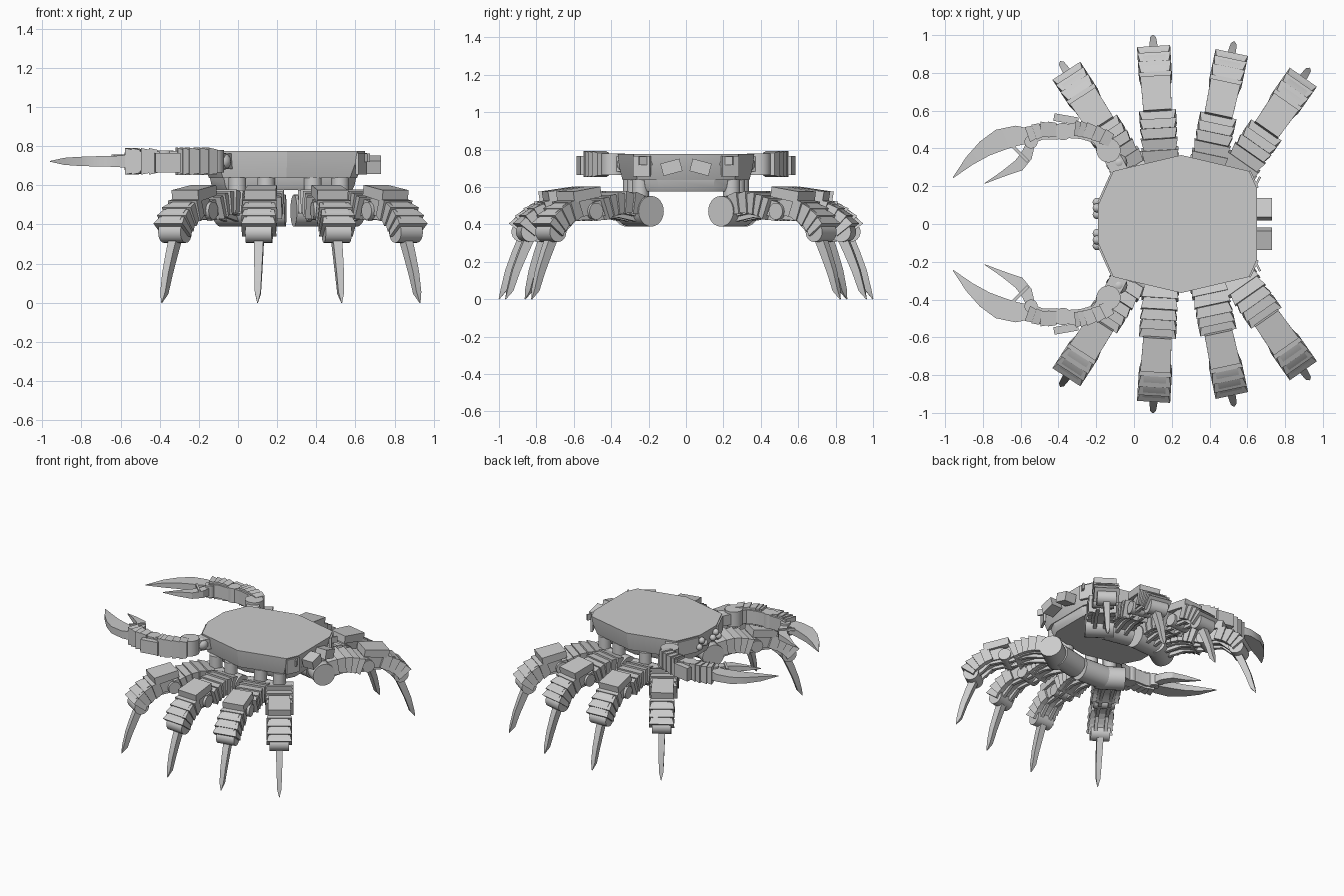
import bpy, bmesh
from math import radians, pi, cos, sin
from mathutils import Matrix, Vector

cube = bpy.data.objects.get("Cube")
if cube:
    bpy.data.objects.remove(cube, do_unlink=True)

T = Matrix.Translation


def finish(name, bm, M):
    bm.transform(M)
    bmesh.ops.recalc_face_normals(bm, faces=bm.faces)
    mesh = bpy.data.meshes.new(name)
    bm.to_mesh(mesh)
    bm.free()
    mesh.shade_smooth()
    mesh.set_sharp_from_angle(angle=radians(25))
    obj = bpy.data.objects.new(name, mesh)
    bpy.context.collection.objects.link(obj)
    return obj


def skin(name, rings, M):
    """Closed solid through a list of equal-sized point rings."""
    bm = bmesh.new()
    loops = [[bm.verts.new(p) for p in ring] for ring in rings]
    n = len(loops[0])
    for a, b in zip(loops, loops[1:]):
        for i in range(n):
            j = (i + 1) % n
            bm.faces.new((a[i], a[j], b[j], b[i]))
    bm.faces.new(loops[0])
    bm.faces.new(loops[-1])
    return finish(name, bm, M)


def sweep(name, path, M):
    """Rectangular bar along (x, z, half width in y, half depth) stations."""
    pts = [Vector((p[0], 0, p[1])) for p in path]
    rings = []
    for i, (x, z, w, d) in enumerate(path):
        t = pts[min(i + 1, len(pts) - 1)] - pts[max(i - 1, 0)]
        n = Vector((-t.z, 0, t.x)).normalized() * d
        y = Vector((0, w, 0))
        rings.append([pts[i] + n + y, pts[i] + n - y, pts[i] - n - y, pts[i] - n + y])
    return skin(name, rings, M)


def along(path, t):
    f = t * (len(path) - 1)
    i = min(int(f), len(path) - 2)
    return Vector(path[i]).lerp(Vector(path[i + 1]), f - i)


def plates(name, path, count, w, d, M):
    """Overlapping flared armour plates along an x/z path."""
    for i in range(count):
        a, b = along(path, i / count), along(path, (i + 1) / count)
        b = b + (b - a) * 0.12
        sweep(name, [(a.x, a.y, w * 0.86, d * 0.84), (b.x, b.y, w, d)], M)


def cyl(name, r, length, M, r2=None):
    bm = bmesh.new()
    bmesh.ops.create_cone(bm, cap_ends=True, segments=24, radius1=r,
                          radius2=r if r2 is None else r2, depth=length)
    return finish(name, bm, M)


def box(name, size, M):
    bm = bmesh.new()
    bmesh.ops.create_cube(bm, size=1)
    bm.transform(Matrix.Diagonal((*size, 1)))
    return finish(name, bm, M)


def ball(name, r, loc):
    bm = bmesh.new()
    bmesh.ops.create_uvsphere(bm, u_segments=16, v_segments=8, radius=r)
    return finish(name, bm, T(loc))


ACROSS = Matrix.Rotation(pi / 2, 4, 'X')  # turns a z cylinder onto local y

# Shell: ten-sided body with a narrower belly plate
half = [(-.19, .1), (-.11, .28), (.25, .365), (.61, .28), (.65, .19)]
outline = half + [(x, -y) for x, y in reversed(half)]


def ring(z, sx, sy):
    return [(.23 + (x - .23) * sx, y * sy, z) for x, y in outline]


I = Matrix.Identity(4)
skin("shell", [ring(.637, .9, .93), ring(.71, .97, .98), ring(.775, 1, 1)], I)
skin("belly_plate", [ring(.575, .84, .74), ring(.6, .87, .78), ring(.64, .89, .8)], I)

for s in (1, -1):
    # Tilted rear blocks and corner panels
    box("rear_block", (.09, .105, .068),
        T((.685, s * .078, .705)) @ Matrix.Rotation(-s * radians(15), 4, 'X'))
    for x, y, a, length in ((.63, .235, -64, .1), (-.15, .19, 66, .17)):
        box("corner_panel", (length, .018, .11),
            T((x, s * y, .71)) @ Matrix.Rotation(s * radians(a), 4, 'Z'))
    box("rear_window", (.012, .09, .045),
        T((.648, s * .21, .74)) @ Matrix.Rotation(-s * radians(26), 4, 'Z'))
    # Front sensors
    for y, z in ((.05, .7), (.085, .73), (.115, .69)):
        ball("sensor", .024, (-.195, s * y, z))

# Walking legs: tip x, tip y, heading in degrees
legs = [(-.39, .86, 123), (.1, 1.0, 93.5), (.53, .965, 78), (.93, .825, 55)]
REACH = .77
for s in (1, -1):
    for tx, ty, deg in legs:
        a = radians(deg)
        M = (T((tx - REACH * cos(a), s * (ty - REACH * sin(a)), 0))
             @ Matrix.Rotation(s * a, 4, 'Z'))
        # Hip
        cyl("hip_post", .045, .16, M @ T((.06, 0, .56)))
        cyl("hip_joint", .082, .2, M @ T((.06, 0, .47)) @ ACROSS)
        # Upper leg
        upper = [(.1, .505), (.2, .52), (.28, .51), (.345, .485)]
        sweep("upper_leg_core", [(x, z - .015, .065, .05) for x, z in upper], M)
        plates("upper_leg_plate", upper, 5, .098, .06, M)
        for y in (.05, -.05):
            sweep("knee_fork", [(.31, .5, .016, .04), (.4, .475, .016, .045)],
                  M @ T((0, y, 0)))
            sweep("under_rod", [(.08, .42, .012, .012), (.24, .45, .012, .012),
                                (.38, .43, .012, .012)], M @ T((0, y * .7, 0)))
            sweep("lower_rod", [(.4, .44, .012, .012), (.52, .43, .012, .012),
                                (.62, .34, .012, .012)], M @ T((0, y * .7, 0)))
        cyl("knee_joint", .045, .15, M @ T((.4, 0, .47)) @ ACROSS)
        # Lower leg
        lower = [(.5, .49), (.57, .465), (.63, .42), (.665, .375)]
        sweep("lower_leg_core", [(.4, .49, .055, .04)]
              + [(x, z, .06, .05) for x, z in lower], M)
        sweep("shin_guard", [(.37, .575, .075, .027), (.55, .545, .08, .03)], M)
        plates("lower_leg_plate", lower, 4, .088, .055, M)
        cyl("ankle_joint", .054, .135, M @ T((.645, 0, .36)) @ ACROSS)
        # Pointed foot
        sweep("foot_spike", [(.635, .34, .024, .026), (.675, .25, .022, .024),
                             (.715, .15, .019, .021), (.745, .05, .015, .016),
                             (REACH, 0, .002, .002)], M)

# Claw arms: local x/z become the ground plane, local y becomes height
for s in (1, -1):
    M = Matrix(((1, 0, 0, 0), (0, 0, s, 0), (0, 1, 0, .722), (0, 0, 0, 1)))

    def pivot(name, x, y, r, h):
        cyl(name, r, h, T((x, s * y, .722)))

    # Shoulder
    sweep("shoulder_mount", [(-.06, .25, .04, .045), (-.125, .37, .04, .045)], M)
    pivot("shoulder_joint", -.135, .39, .064, .115)
    ball("shoulder_ball", .045, (-.08, s * .325, .722))
    # Upper arm
    arm = [(-.12, .43), (-.19, .465), (-.27, .49), (-.31, .495)]
    sweep("upper_arm_core", [(-.135, .39, .05, .045)]
          + [(x, y, .052, .042) for x, y in arm[1:]] + [(-.37, .49, .052, .035)], M)
    plates("upper_arm_plate", [(x, y + .012) for x, y in arm], 5, .07, .042, M)
    pivot("elbow_joint", -.375, .49, .046, .11)
    box("elbow_guard", (.13, .04, .1),
        T((-.36, s * .555, .715)) @ Matrix.Rotation(-s * radians(10), 4, 'Z'))
    # Forearm
    fore = [(-.41, .5), (-.49, .5), (-.56, .475)]
    sweep("forearm_core", [(-.375, .49, .05, .035)]
          + [(x, y - .012, .05, .042) for x, y in fore], M)
    plates("forearm_plate", fore, 4, .068, .042, M)
    pivot("wrist_joint", -.545, .435, .035, .09)
    # Pincer
    sweep("large_finger", [(-.545, .465, .035, .038), (-.62, .468, .028, .053),
                           (-.71, .445, .026, .058), (-.79, .4, .023, .045),
                           (-.87, .335, .018, .027), (-.958, .245, .002, .002)], M)
    sweep("small_finger", [(-.545, .43, .03, .022), (-.57, .36, .026, .032),
                           (-.61, .31, .023, .032), (-.7, .262, .017, .014),
                           (-.79, .215, .002, .002)], M)
    sweep("finger_piston", [(-.56, .33, .01, .008), (-.64, .41, .01, .008)],
          T((0, 0, .025)) @ M)
